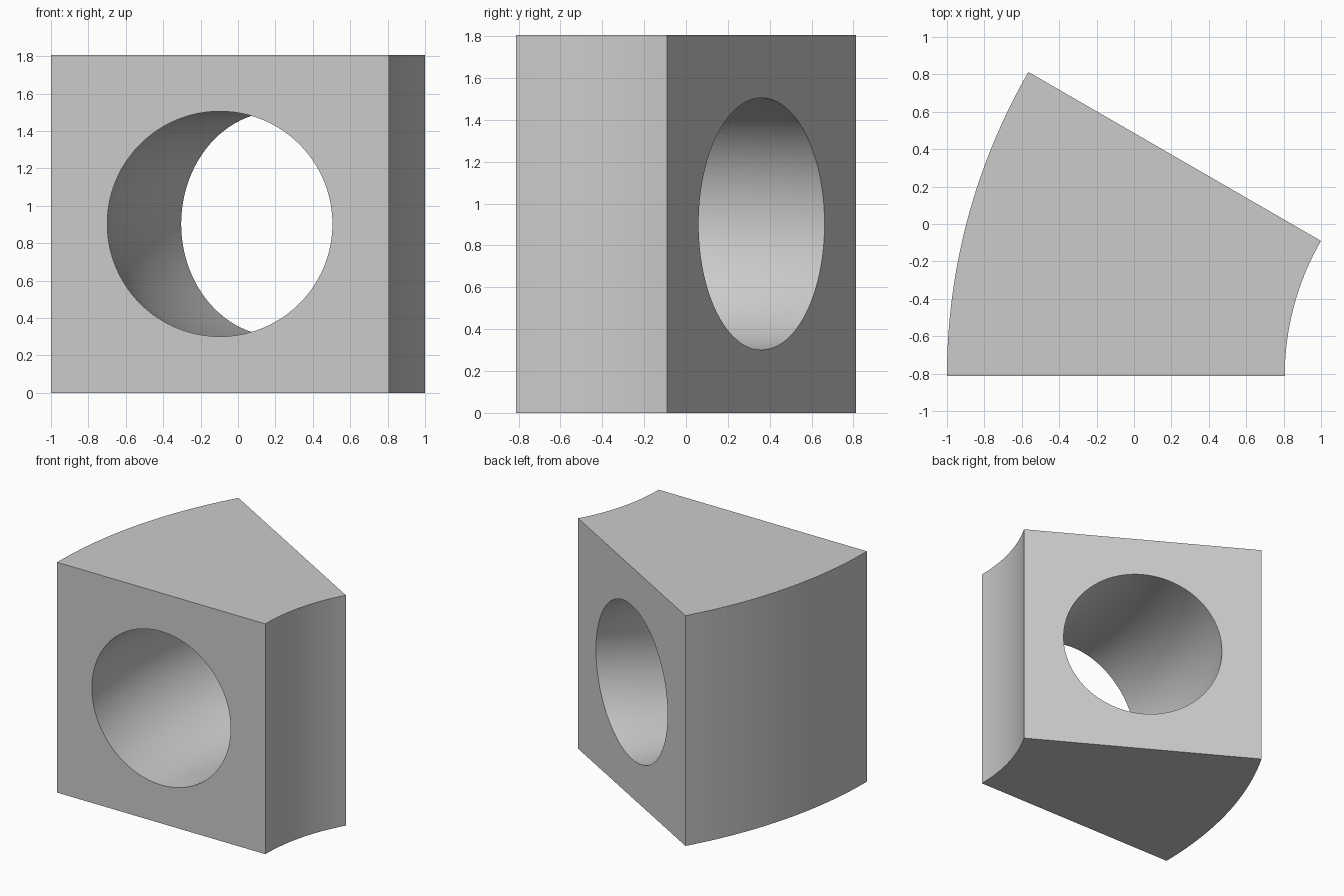
import bpy, bmesh, math
from mathutils import Matrix, Vector

if "Cube" in bpy.data.objects:
    bpy.data.objects.remove(bpy.data.objects["Cube"], do_unlink=True)

SIDE = 1.806                 # square cross-section
OUTER = 1.8 * SIDE           # outer bend radius
BEND = math.radians(30)
HOLE = SIDE / 3              # bore radius
FRONT = -OUTER * math.sin(BEND) / 2
PIVOT = Vector((OUTER - 1, FRONT, 0))

grey = bpy.data.materials.new("plain grey")
grey.use_nodes = True
colour = (0.6, 0.6, 0.6, 1)
grey.diffuse_color = colour
grey.node_tree.nodes["Principled BSDF"].inputs["Base Color"].default_value = colour


def add_loop(bm, points):
    verts = [bm.verts.new(p) for p in points]
    return [bm.edges.new((a, b)) for a, b in zip(verts, verts[1:] + verts[:1])]


bm = bmesh.new()

# Front cross-section: square outline and round bore
left, right = -1, SIDE - 1
edges = add_loop(bm, [(left, FRONT, 0), (right, FRONT, 0),
                      (right, FRONT, SIDE), (left, FRONT, SIDE)])
centre = Vector(((left + right) / 2, FRONT, SIDE / 2))
bore = []
for i in range(96):
    a = math.tau * i / 96
    bore.append(centre + Vector((math.cos(a), 0, math.sin(a))) * HOLE)
edges += add_loop(bm, bore)

# Sweep both outlines around the bend
bmesh.ops.spin(bm, geom=edges, cent=PIVOT, axis=(0, 0, 1),
               angle=-BEND, steps=32, use_duplicate=False)

# Close each end, leaving the bore open
open_edges = [e for e in bm.edges if e.is_boundary]
for at_front in (True, False):
    ring = [e for e in open_edges
            if all(abs(v.co.y - FRONT) < 0.001 for v in e.verts) == at_front]
    bmesh.ops.triangle_fill(bm, edges=ring, use_beauty=True)

bmesh.ops.recalc_face_normals(bm, faces=bm.faces[:])

mesh = bpy.data.meshes.new("bent_duct_block")
bm.to_mesh(mesh)
bm.free()
mesh.materials.append(grey)
block = bpy.data.objects.new("bent_duct_block", mesh)
bpy.context.collection.objects.link(block)
bpy.context.view_layer.objects.active = block
block.select_set(True)
bpy.ops.object.shade_smooth_by_angle(angle=math.radians(30))
